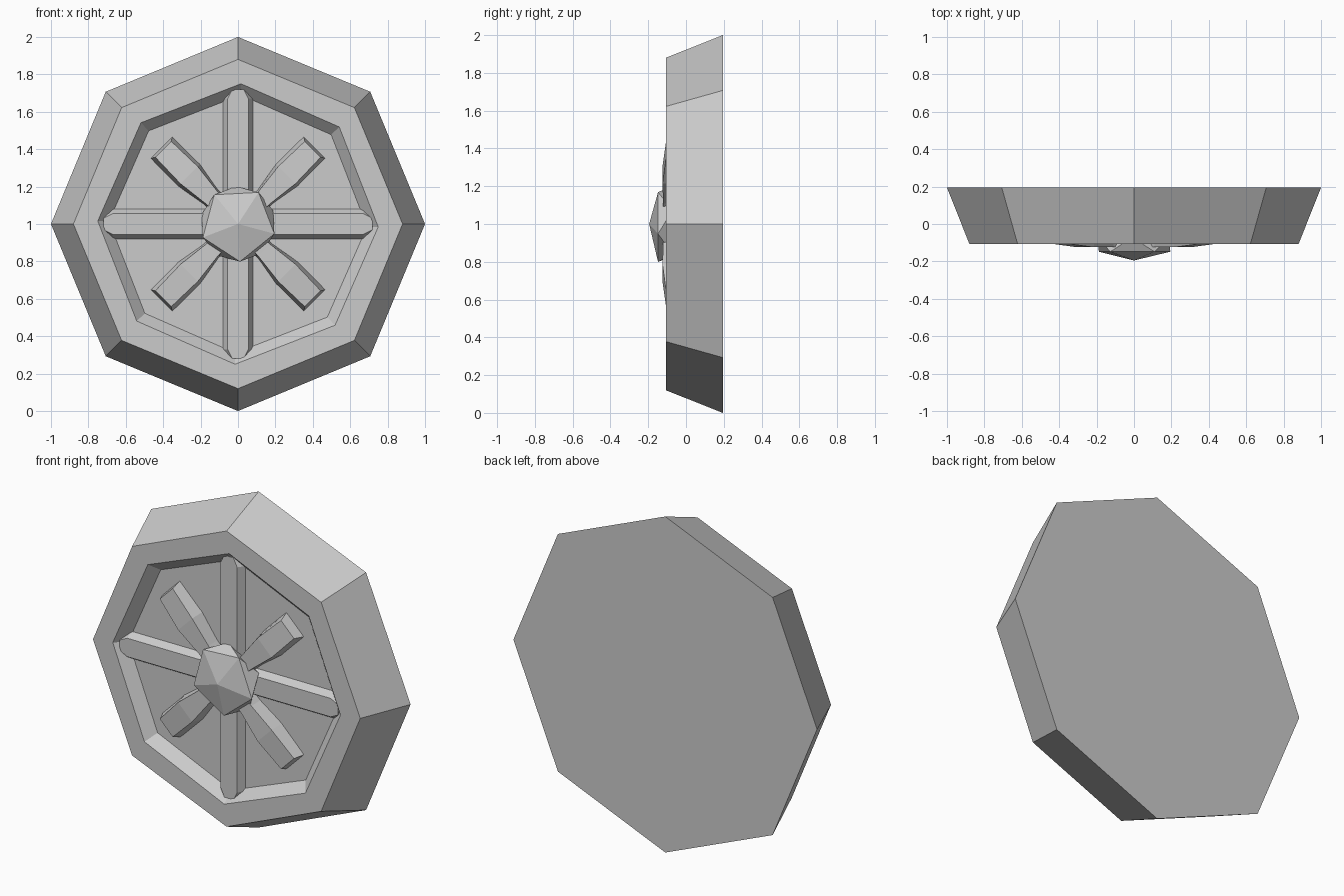
import bpy, bmesh
from math import sin, cos, pi, radians
from mathutils import Matrix, Vector

if "Cube" in bpy.data.objects:
    bpy.data.objects.remove(bpy.data.objects["Cube"])


def finish(bm, name):
    bmesh.ops.recalc_face_normals(bm, faces=bm.faces)
    mesh = bpy.data.meshes.new(name)
    bm.to_mesh(mesh)
    bm.free()
    obj = bpy.data.objects.new(name, mesh)
    bpy.context.collection.objects.link(obj)
    return obj


def loft(name, rings, matrix=Matrix()):
    """Skin a list of closed rings and cap both ends."""
    bm = bmesh.new()
    loops = [[bm.verts.new(matrix @ Vector(p)) for p in ring] for ring in rings]
    n = len(loops[0])
    for a, b in zip(loops, loops[1:]):
        for i in range(n):
            j = (i + 1) % n
            bm.faces.new((a[i], a[j], b[j], b[i]))
    bm.faces.new(loops[0])
    bm.faces.new(loops[-1])
    return finish(bm, name)


def octagon(radius, y, turn=0.0):
    return [(radius * cos(k * pi / 4 + turn), y, 1 + radius * sin(k * pi / 4 + turn))
            for k in range(8)]


FLOOR = -0.045

# Octagonal shield body with a sloped recess in the front
loft("wheel_body", [
    octagon(1.0, 0.195),
    octagon(0.88, -0.107),
    octagon(0.75, -0.107, radians(-1.2)),
    octagon(0.69, FLOOR, radians(-1.2)),
])


def spoke(name, angle, stations):
    """Bevelled bar along a radius; stations are (base r, top r, base half width, top half width, top y)."""
    rings = [[(rb, FLOOR + 0.015, -wb), (rt, y, -wt), (rt, y, wt), (rb, FLOOR + 0.015, wb)]
             for rb, rt, wb, wt, y in stations]
    place = Matrix.Translation((0, 0, 1)) @ Matrix.Rotation(-angle, 4, 'Y')
    loft(name, rings, place)


# Long straight spokes reaching the rim, short raised spokes in between
for k in range(4):
    spoke(f"long_spoke_{k + 1}", k * pi / 2, [
        (0.0, 0.0, 0.09, 0.055, -0.086),
        (0.67, 0.67, 0.09, 0.055, -0.086),
        (0.72, 0.72, 0.06, 0.03, -0.086),
    ])
    spoke(f"short_spoke_{k + 1}", pi / 4 + k * pi / 2, [
        (0.05, 0.05, 0.05, 0.04, -0.122),
        (0.20, 0.20, 0.055, 0.045, -0.122),
        (0.37, 0.37, 0.085, 0.065, -0.124),
        (0.58, 0.565, 0.085, 0.06, -0.105),
    ])

# Faceted hub boss
bm = bmesh.new()
bmesh.ops.create_icosphere(
    bm, subdivisions=1, radius=1.0,
    matrix=Matrix.Translation((0, -0.11, 1)) @ Matrix.Diagonal((0.225, 0.085, 0.225, 1))
    @ Matrix.Rotation(radians(15), 4, 'Y') @ Matrix.Rotation(pi / 2, 4, 'X'))
finish(bm, "hub")
